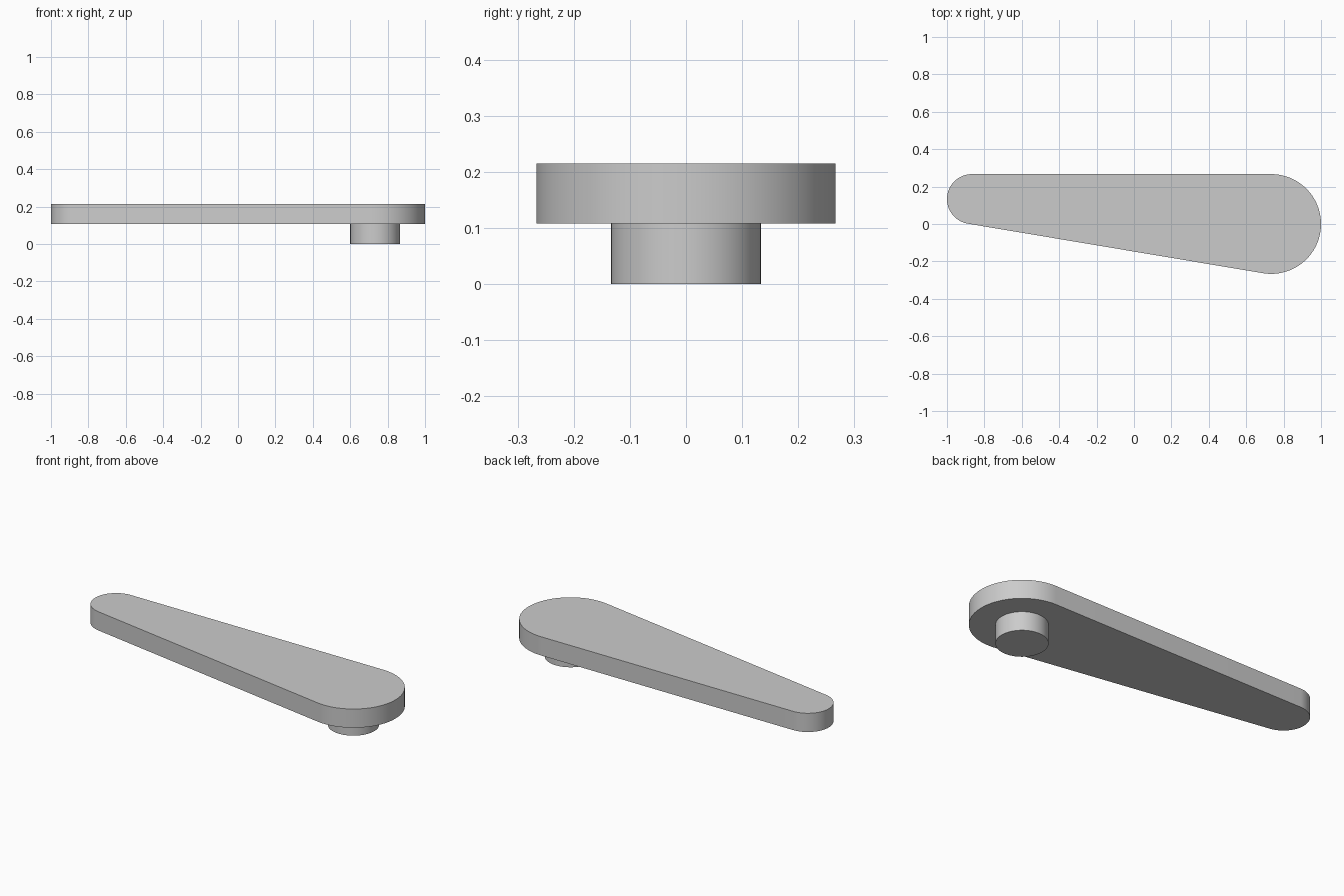
import bpy, bmesh
from math import sin, cos, pi, atan2

if "Cube" in bpy.data.objects:
    bpy.data.objects.remove(bpy.data.objects["Cube"], do_unlink=True)

grey = bpy.data.materials.new("light grey")
grey.use_nodes = True
colour = (0.6, 0.6, 0.6, 1)
grey.diffuse_color = colour
grey.node_tree.nodes["Principled BSDF"].inputs["Base Color"].default_value = colour

UNIT = 2 / 15          # peg and tip radius
THICK = 0.1075         # height of each layer
HUB = (1 - 2 * UNIT, 0)
TIP = (UNIT - 1, UNIT)


def arc(centre, radius, start, end, steps):
    """Points on an arc, both ends included."""
    angles = [start + (end - start) * i / steps for i in range(steps + 1)]
    return [(centre[0] + radius * cos(a), centre[1] + radius * sin(a)) for a in angles]


def extrude_outline(name, points, z0, z1):
    """Solid with a flat outline and straight, smoothly shaded walls."""
    bm = bmesh.new()
    face = bm.faces.new([bm.verts.new((x, y, z0)) for x, y in points])
    top = bmesh.ops.extrude_face_region(bm, geom=[face], use_keep_orig=True)
    verts = [g for g in top["geom"] if isinstance(g, bmesh.types.BMVert)]
    bmesh.ops.translate(bm, verts=verts, vec=(0, 0, z1 - z0))
    bmesh.ops.recalc_face_normals(bm, faces=bm.faces[:])
    mesh = bpy.data.meshes.new(name)
    bm.to_mesh(mesh)
    bm.free()
    mesh.materials.append(grey)
    obj = bpy.data.objects.new(name, mesh)
    bpy.context.collection.objects.link(obj)
    bpy.ops.object.select_all(action='DESELECT')
    obj.select_set(True)
    bpy.context.view_layer.objects.active = obj
    bpy.ops.object.shade_smooth_by_angle(angle=pi / 6)


# Tapered arm: straight back edge, slanted front edge tangent to both round ends
slant = 2 * atan2(TIP[1] - HUB[1], HUB[0] - TIP[0])
front_tangent = -pi / 2 - slant
outline = arc(HUB, 2 * UNIT, front_tangent, pi / 2, 48)
outline += arc(TIP, UNIT, pi / 2, 2 * pi + front_tangent, 40)
extrude_outline("tapered_arm", outline, THICK, 2 * THICK)

# Round peg under the wide end
extrude_outline("pivot_peg", arc(HUB, UNIT, 0, 2 * pi, 64)[:-1], 0, THICK)
